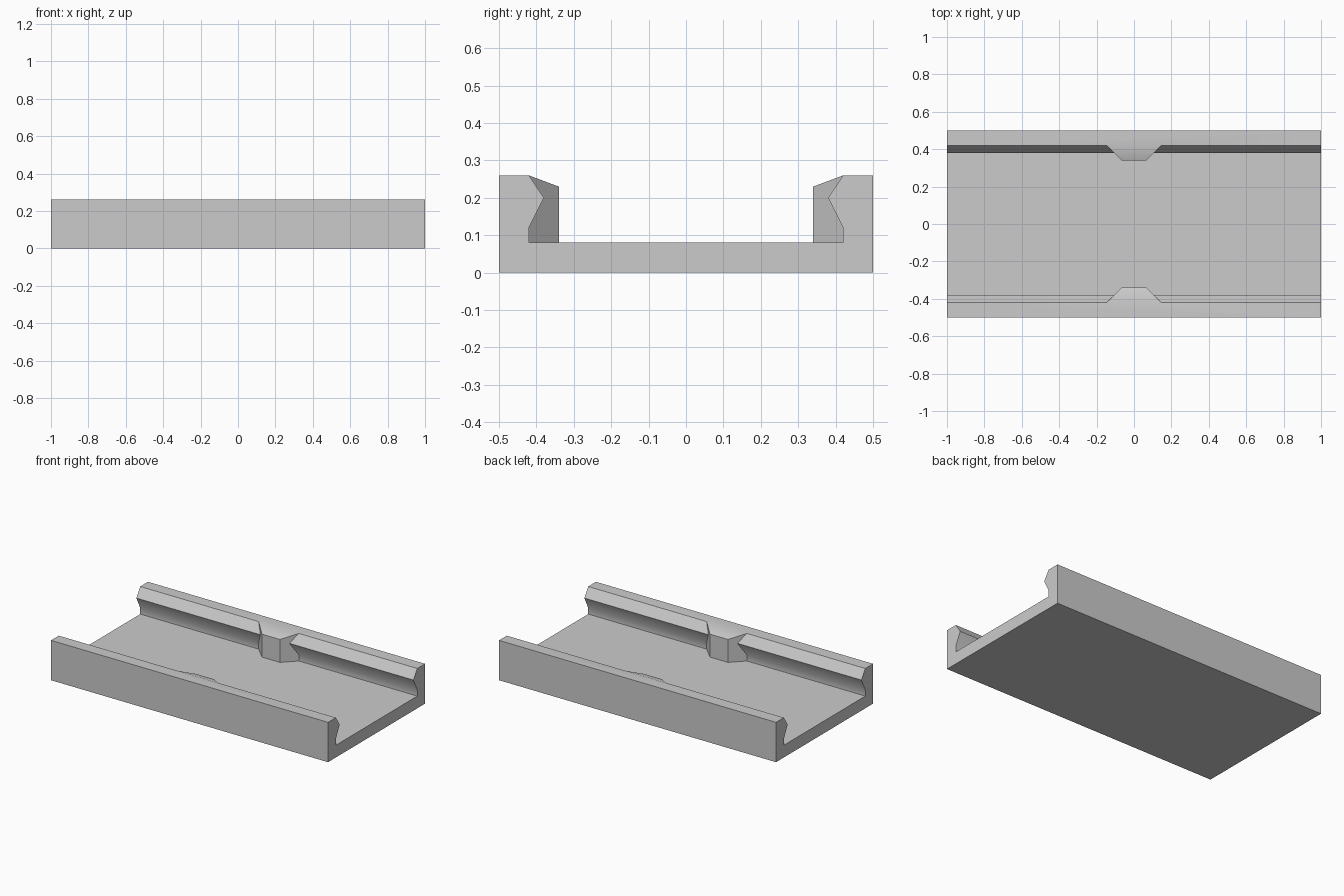
import bpy
import bmesh
import math

cube = bpy.data.objects.get("Cube")
if cube:
    bpy.data.objects.remove(cube, do_unlink=True)

grey = bpy.data.materials.new("light grey")
grey.use_nodes = True
colour = (0.6, 0.6, 0.6, 1)
grey.diffuse_color = colour
grey.node_tree.nodes["Principled BSDF"].inputs["Base Color"].default_value = colour


def prism(name, profile, offset):
    """Extrude a closed 3D profile along an offset."""
    bm = bmesh.new()
    face = bm.faces.new([bm.verts.new(p) for p in profile])
    moved = bmesh.ops.extrude_face_region(bm, geom=[face])["geom"]
    verts = [g for g in moved if isinstance(g, bmesh.types.BMVert)]
    bmesh.ops.translate(bm, verts=verts, vec=offset)
    bmesh.ops.recalc_face_normals(bm, faces=bm.faces)
    mesh = bpy.data.meshes.new(name)
    bm.to_mesh(mesh)
    bm.free()
    mesh.materials.append(grey)
    obj = bpy.data.objects.new(name, mesh)
    bpy.context.collection.objects.link(obj)
    return obj


# Channel with a floor and two grooved side walls
half = [(0.5, 0), (0.5, 0.26), (0.42, 0.26), (0.38, 0.20), (0.42, 0.12), (0.42, 0.08)]
outline = half + [(-y, z) for y, z in reversed(half)]
channel = prism("grooved_channel", [(-1, y, z) for y, z in outline], (2, 0, 0))

# Wedge-shaped stop in the middle of each wall, sloping down inwards
for side in (-1, 1):
    plan = [(-0.145, 0.42), (-0.065, 0.34), (0.065, 0.34), (0.145, 0.42)]
    stop = prism("stop", [(x, side * y, 0.04) for x, y in plan], (0, 0, 0.22))
    for v in stop.data.vertices:
        if v.co.z > 0.1 and abs(v.co.y) < 0.4:
            v.co.z = 0.23
    union = channel.modifiers.new("join stop", "BOOLEAN")
    union.operation = "UNION"
    union.solver = "EXACT"
    union.object = stop
    bpy.context.view_layer.objects.active = channel
    bpy.ops.object.modifier_apply(modifier=union.name)
    bpy.data.objects.remove(stop, do_unlink=True)

# Soft shading across shallow bends, crisp edges elsewhere
bpy.ops.object.select_all(action="DESELECT")
channel.select_set(True)
bpy.context.view_layer.objects.active = channel
bpy.ops.object.shade_smooth_by_angle(angle=math.radians(30))
